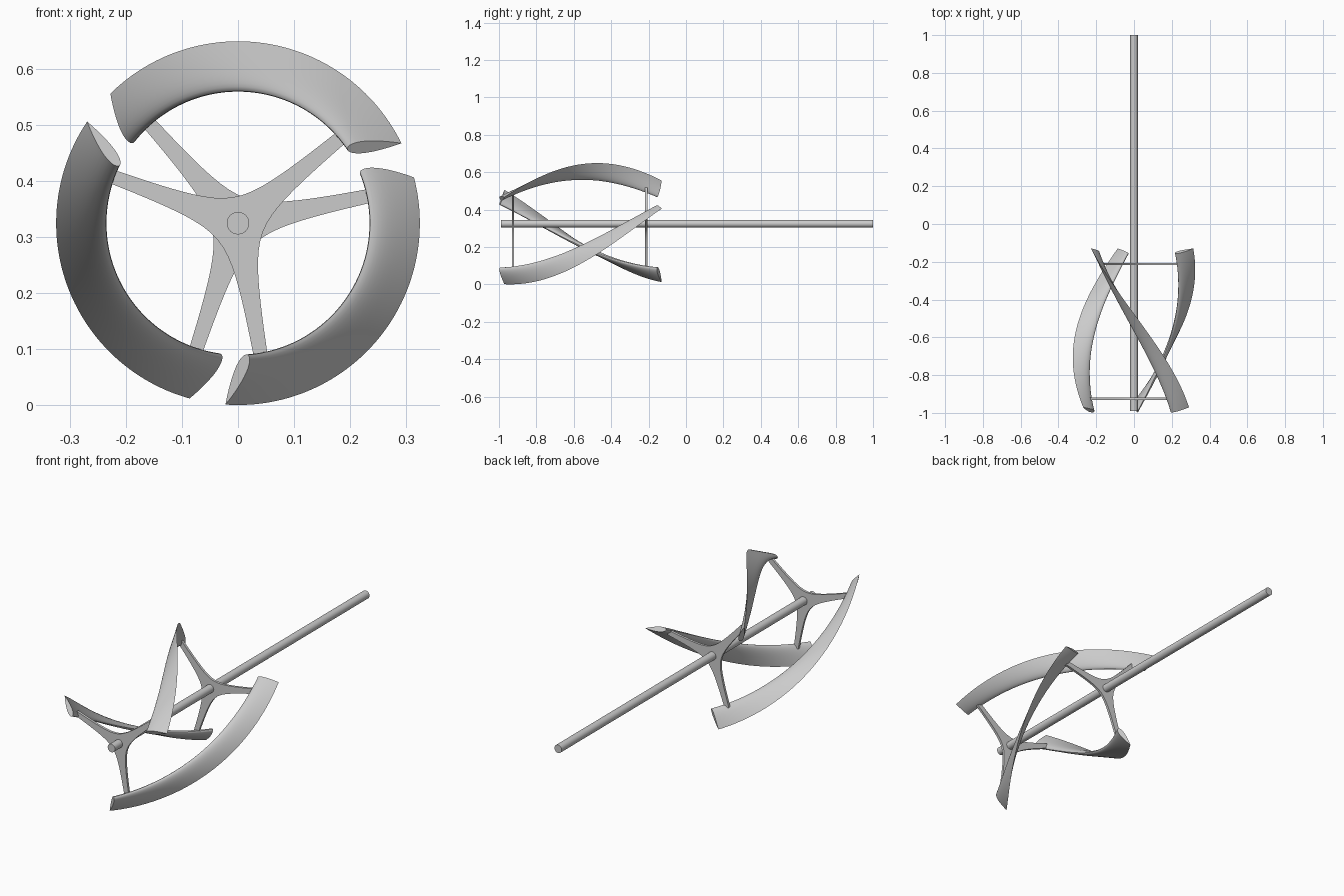
import bpy, bmesh
from math import sin, cos, pi, radians, sqrt
from mathutils import Vector

if "Cube" in bpy.data.objects:
    bpy.data.objects.remove(bpy.data.objects["Cube"])

AXIS_Z = 0.3245            # height of the rotor axis, which runs along y
Y0, Y1 = -0.983, -0.142    # blade centre line ends
A0, A1 = radians(29.5), radians(138)
R_MID = 0.279


def finish(name, bm, angle=35):
    bmesh.ops.recalc_face_normals(bm, faces=bm.faces)
    mesh = bpy.data.meshes.new(name)
    bm.to_mesh(mesh)
    bm.free()
    ob = bpy.data.objects.new(name, mesh)
    bpy.context.collection.objects.link(ob)
    bpy.ops.object.select_all(action='DESELECT')
    ob.select_set(True)
    bpy.context.view_layer.objects.active = ob
    bpy.ops.object.shade_smooth_by_angle(angle=radians(angle))
    return ob


def airfoil(n=14, thick=0.24):
    # symmetric teardrop, chord position 0 (round nose) to 1 (thin tail)
    def half(x):
        return 5 * thick * (0.2969 * sqrt(x) - 0.126 * x - 0.3516 * x**2
                            + 0.2843 * x**3 - 0.1036 * x**4)
    xs = [(1 - cos(pi * i / n)) / 2 for i in range(n + 1)]
    return ([(x, half(x)) for x in xs[:-1]] + [(1, 0)]
            + [(x, -half(x)) for x in reversed(xs[1:-1])])


def blade(name, turn, steps=56):
    bm = bmesh.new()
    along = Vector((R_MID * (A1 - A0), Y1 - Y0)).normalized()
    rings = []
    for i in range(steps + 1):
        f = i / steps
        a = A0 + (A1 - A0) * f + turn
        radial = Vector((cos(a), 0, sin(a)))
        around = Vector((-sin(a), 0, cos(a)))
        normal = around * along.y - Vector((0, along.x, 0))
        mid = Vector((0, Y0 + (Y1 - Y0) * f, AXIS_Z)) + radial * R_MID
        chord = radial * 0.089 - normal * 0.046
        across = (radial * 0.046 + normal * 0.089)
        rings.append([bm.verts.new(mid + chord * (x - 0.5) + across * t)
                      for x, t in airfoil()])
    n = len(rings[0])
    for r, s in zip(rings, rings[1:]):
        for j in range(n):
            k = (j + 1) % n
            bm.faces.new((r[j], r[k], s[k], s[j]))
    bm.faces.new(rings[0])
    bm.faces.new(rings[-1])
    finish(name, bm)


def spider(name, y, angle, depth=0.012, n=24):
    # three arms whose edges are hyperbolas flaring into the hub
    bm = bmesh.new()
    verts = []
    for k in range(3):
        b = angle + radians(60 + 120 * k)
        for i in range(n + 1):
            t = 0.21 * (2 * i / n - 1)
            s = 0.008 + sqrt(0.039**2 + t * t / 3)
            verts.append(bm.verts.new((s * cos(b) - t * sin(b), y - depth / 2,
                                       AXIS_Z + s * sin(b) + t * cos(b))))
    face = bm.faces.new(verts)
    ext = bmesh.ops.extrude_face_region(bm, geom=[face], use_keep_orig=True)
    moved = [v for v in ext['geom'] if isinstance(v, bmesh.types.BMVert)]
    bmesh.ops.translate(bm, verts=moved, vec=(0, depth, 0))
    finish(name, bm)


# Helical blades
for k in range(3):
    blade(f"blade_{k + 1}", radians(120 * k))

# Arm spiders holding the blades
spider("front_spider", -0.925, radians(39.7))
spider("rear_spider", -0.212, radians(131.7))

# Central shaft
bpy.ops.mesh.primitive_cylinder_add(vertices=48, radius=0.02, depth=1.99,
                                    location=(0, 0.005, AXIS_Z),
                                    rotation=(pi / 2, 0, 0))
bpy.context.object.name = "shaft"
bpy.ops.object.shade_smooth_by_angle(angle=radians(35))
